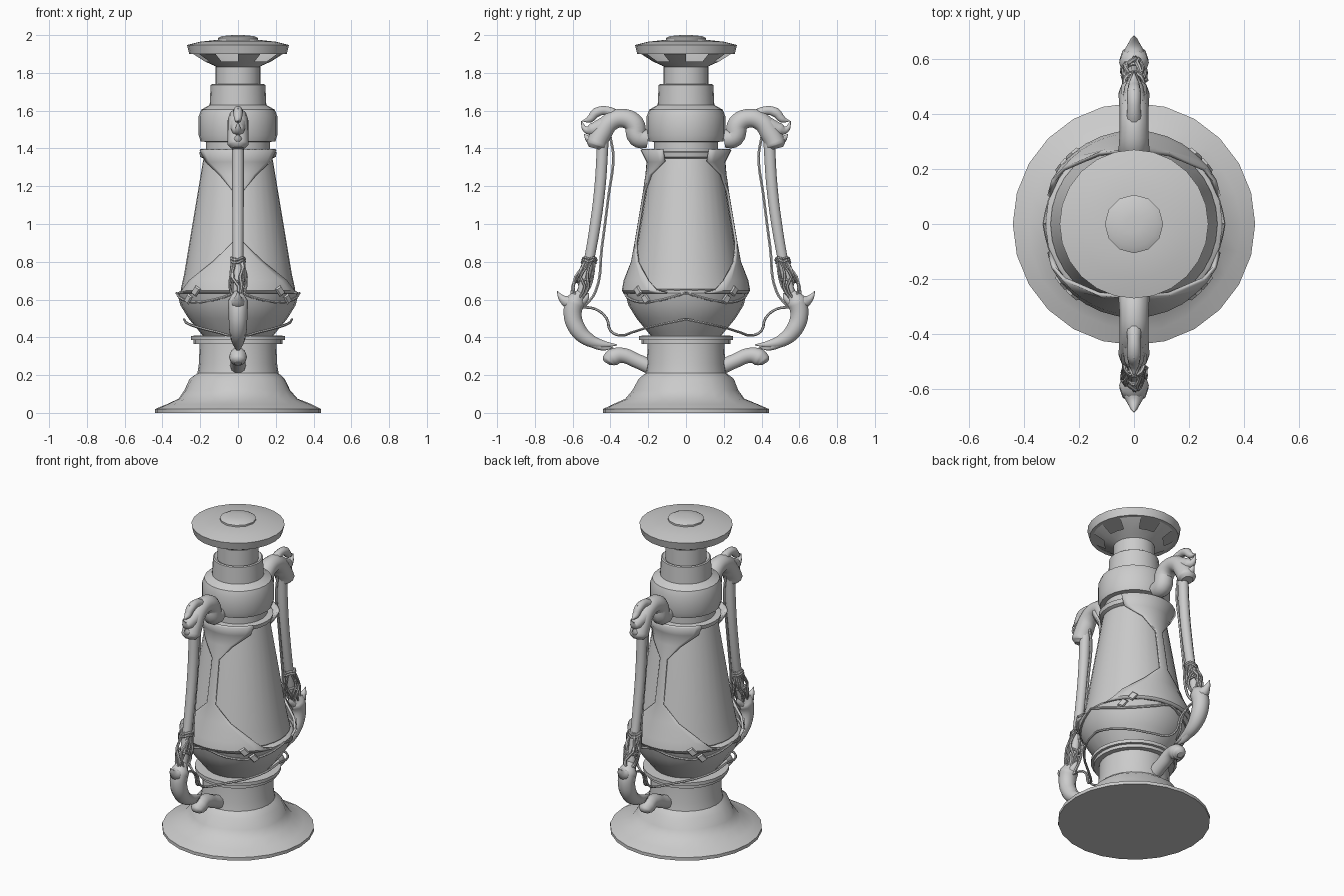
import bpy, bmesh, math, random
from mathutils import Vector

if "Cube" in bpy.data.objects:
    bpy.data.objects.remove(bpy.data.objects["Cube"])

random.seed(4)
grey = bpy.data.materials.new("plain_grey")
grey.diffuse_color = (0.6, 0.6, 0.6, 1)
grey.use_nodes = True
grey.node_tree.nodes["Principled BSDF"].inputs["Base Color"].default_value = grey.diffuse_color


def finish(ob, mirror=False, angle=35):
    ob.data.materials.append(grey)
    bpy.ops.object.select_all(action='DESELECT')
    ob.select_set(True)
    bpy.context.view_layer.objects.active = ob
    bpy.ops.object.shade_smooth_by_angle(angle=math.radians(angle))
    if mirror:
        m = ob.modifiers.new("other_side", 'MIRROR')
        m.use_axis = (False, True, False)
    return ob


def from_bmesh(name, bm):
    bmesh.ops.recalc_face_normals(bm, faces=bm.faces)
    me = bpy.data.meshes.new(name)
    bm.to_mesh(me)
    bm.free()
    ob = bpy.data.objects.new(name, me)
    bpy.context.collection.objects.link(ob)
    return ob


def lathe(name, profile, seg=24, caps=True, keep=None, ripple=0):
    """Turned part from (radius, height) points; keep(row, column) can leave out faces."""
    bm = bmesh.new()
    rings = []
    for j, (r, z) in enumerate(profile):
        ring = []
        for i in range(seg):
            a = math.tau * i / seg
            k = 1 + (ripple * math.sin(5 * a + j) if 2 <= j < len(profile) - 3 else 0)
            ring.append(bm.verts.new((r * k * math.cos(a), r * k * math.sin(a), z)))
        rings.append(ring)
    for j in range(len(rings) - 1):
        for i in range(seg):
            if keep is None or keep(j, i):
                n = (i + 1) % seg
                bm.faces.new((rings[j][i], rings[j][n], rings[j + 1][n], rings[j + 1][i]))
    if caps:
        bm.faces.new(rings[0])
        bm.faces.new(rings[-1])
    return finish(from_bmesh(name, bm))


def tube(name, paths, mirror=True, sides=3, res=5):
    """Smooth tapering tubes; each path is a list of (x, y, z, radius)."""
    cu = bpy.data.curves.new(name, 'CURVE')
    cu.dimensions = '3D'
    cu.bevel_depth = 1
    cu.bevel_resolution = sides
    cu.resolution_u = res
    cu.use_fill_caps = True
    for path in paths:
        sp = cu.splines.new('BEZIER')
        sp.bezier_points.add(len(path) - 1)
        for p, (x, y, z, r) in zip(sp.bezier_points, path):
            p.co = (x, y, z)
            p.radius = r
            p.handle_left_type = p.handle_right_type = 'AUTO'
    ob = bpy.data.objects.new(name, cu)
    bpy.context.collection.objects.link(ob)
    bpy.ops.object.select_all(action='DESELECT')
    ob.select_set(True)
    bpy.context.view_layer.objects.active = ob
    bpy.ops.object.convert(target='MESH')
    return finish(bpy.context.object, mirror, 50)


def side(*pts):
    """Path in the handle plane, given as (distance out, height, radius)."""
    return [(0, -y, z, r) for y, z, r in pts]


# Foot and fuel collar
lathe("foot", [(.44, 0), (.44, .02), (.385, .045), (.315, .075), (.28, .12), (.252, .18),
               (.215, .21), (.207, .26), (.203, .37)], ripple=.018)
lathe("foot_collar", [(.235, .365), (.235, .385), (.25, .387), (.25, .408), (.18, .41)])

# Bulb, glass and neck
lathe("bulb", [(.18, .40), (.2, .425), (.262, .50), (.305, .57), (.322, .635), (.30, .65)])
lathe("glass", [(.29, .63), (.303, .655), (.284, .74), (.186, 1.33), (.178, 1.36)], 32)
lathe("glass_collar", [(.18, 1.345), (.2, 1.355), (.205, 1.38), (.17, 1.385)])
lathe("neck", [(.17, 1.37), (.17, 1.44)])
lathe("shoulder", [(.17, 1.435), (.198, 1.437), (.208, 1.47), (.208, 1.57), (.195, 1.605),
                   (.15, 1.63), (.145, 1.735), (.138, 1.74), (.12, 1.73)])
lathe("chimney", [(.12, 1.70), (.12, 1.83), (.11, 1.83)])

# Vented bowl and cap
lathe("vented_bowl", [(.105, 1.825), (.13, 1.84), (.175, 1.86), (.245, 1.905)], caps=False,
      keep=lambda j, i: j < 2 or i % 4 >= 2)
lathe("cap", [(.24, 1.90), (.258, 1.90), (.27, 1.948), (.2, 1.965), (.11, 1.975)])
lathe("cap_knob", [(.106, 1.965), (.106, 1.985), (.085, 1.995), (.03, 2.0)], 12)

# Flared cage panels on the front and back of the glass: (height, radius, half angle)
rows = [(.635, .325, 72), (.65, .333, 62), (.70, .323, 52), (.8, .284, 27), (.9, .266, 6),
        (1.17, .221, 6), (1.26, .208, 27), (1.33, .202, 56), (1.395, .235, 58)]
bm = bmesh.new()
cols = 12
grid = []
for z, r, h in rows:
    line = []
    for i in range(cols + 1):
        a = math.radians(-90 + h * (2 * i / cols - 1))
        line.append(bm.verts.new((r * math.cos(a), r * math.sin(a), z)))
    grid.append(line)
for lo, hi in zip(grid, grid[1:]):
    for i in range(cols):
        bm.faces.new((lo[i], lo[i + 1], hi[i + 1], hi[i]))
panel = from_bmesh("cage_panel", bm)
solid = panel.modifiers.new("thickness", 'SOLIDIFY')
solid.thickness = .014
solid.offset = 0
finish(panel, True)

# Diamond studs and raised seams at the four corners of the bulb
bm = bmesh.new()
for s in (-1, 1):
    for shift in (0, .17):
        a0 = -math.pi / 2 + s * (.72 + shift)
        z0 = .645 - shift * .25
        ring = [(-.1, .01), (0, .03), (.1, -.01), (0, -.03)]
        layers = []
        for k, lift in ((1, .337), (.75, .347)):
            layers.append([bm.verts.new((lift * math.cos(a0 + s * da * k), lift * math.sin(a0 + s * da * k),
                                         z0 + dz * k)) for da, dz in ring])
        for i in range(4):
            n = (i + 1) % 4
            bm.faces.new((layers[0][i], layers[0][n], layers[1][n], layers[1][i]))
        bm.faces.new(layers[1])
finish(from_bmesh("diamond_stud", bm), True)
seam = []
for i in range(13):
    a = math.radians(15 * i - 180)
    dip = .05 * abs(math.sin(2 * a))
    seam.append(((.325 - dip * .3) * math.cos(a), (.325 - dip * .3) * math.sin(a), .635 - dip, .007))
tube("bulb_seam", [seam], sides=1, res=2)

# Side spouts
tube("spout", [side((.17, .235, .042), (.26, .275, .04), (.34, .305, .042), (.385, .295, .048),
                    (.41, .275, .04), (.418, .262, .02))])

# Curled hooks with pointed crests
tube("hook", [side((.2, 1.45, .05), (.255, 1.46, .056), (.275, 1.53, .056), (.335, 1.56, .052),
                   (.40, 1.54, .052), (.445, 1.48, .055), (.475, 1.42, .056), (.48, 1.40, .035))])
tube("hook_crest", [side((.36, 1.57, .03), (.42, 1.60, .024), (.475, 1.59, .026), (.51, 1.555, .02),
                         (.55, 1.545, .002)),
                    side((.40, 1.58, .02), (.44, 1.61, .014), (.49, 1.61, .002)),
                    side((.44, 1.52, .045), (.50, 1.50, .034), (.53, 1.50, .018), (.555, 1.545, .002)),
                    side((.46, 1.46, .05), (.51, 1.45, .025), (.54, 1.475, .002))])

# Handle rods with a thin strut inside
tube("handle_rod", [side((.44, 1.44, .032), (.455, 1.2, .031), (.48, 1.0, .03), (.515, .8, .028),
                         (.56, .6, .026))])
tube("thin_strut", [side((.40, 1.46, .008), (.385, 1.36, .008), (.41, 1.15, .008), (.445, .88, .008),
                         (.48, .64, .008), (.54, .56, .008))], sides=1)

# Root-like wires and bindings around the rods
roots = []
for i in range(10):
    a = math.tau * i / 10
    path = []
    for z, spread in ((.82, .03), (.77, .036), (.72, .047), (.67, .046), (.61, .03)):
        b = a + random.uniform(-.5, .5)
        path.append((spread * math.cos(b), -(.515 + (.8 - z) * .3) + spread * math.sin(b), z,
                     random.uniform(.005, .009)))
    roots.append(path)
for z in (.80, .815, .70):
    roots.append([(.036 * math.cos(t * math.tau / 8), -(.515 + (.8 - z) * .3) + .036 * math.sin(t * math.tau / 8),
                   z + .008 * math.sin(t * 2), .007) for t in range(9)])
tube("root_wrap", roots, sides=1, res=2)

# Lower horns with flared spikes
tube("lower_horn", [side((.555, .635, .025), (.585, .59, .054), (.60, .52, .05), (.575, .445, .047),
                         (.52, .39, .038), (.45, .365, .024), (.365, .36, .003))])
tube("horn_spike", [side((.575, .58, .045), (.63, .59, .035), (.66, .61, .018), (.682, .645, .002)),
                    side((.57, .58, .035), (.53, .61, .018), (.515, .635, .002)),
                    side((.50, .375, .03), (.44, .345, .016), (.385, .345, .002))])

# Wire looping round the bulb and tied to the horns
half = [(.285, 0, .495), (.27, -.1, .475), (.2, -.21, .45), (.1, -.29, .425), (.03, -.35, .41),
        (.012, -.40, .435), (.008, -.42, .5), (0, -.48, .55), (0, -.56, .56)]
tube("tie_wire", [[(s * x, y, z, .007) for x, y, z in half] for s in (-1, 1)], sides=1, res=3)
